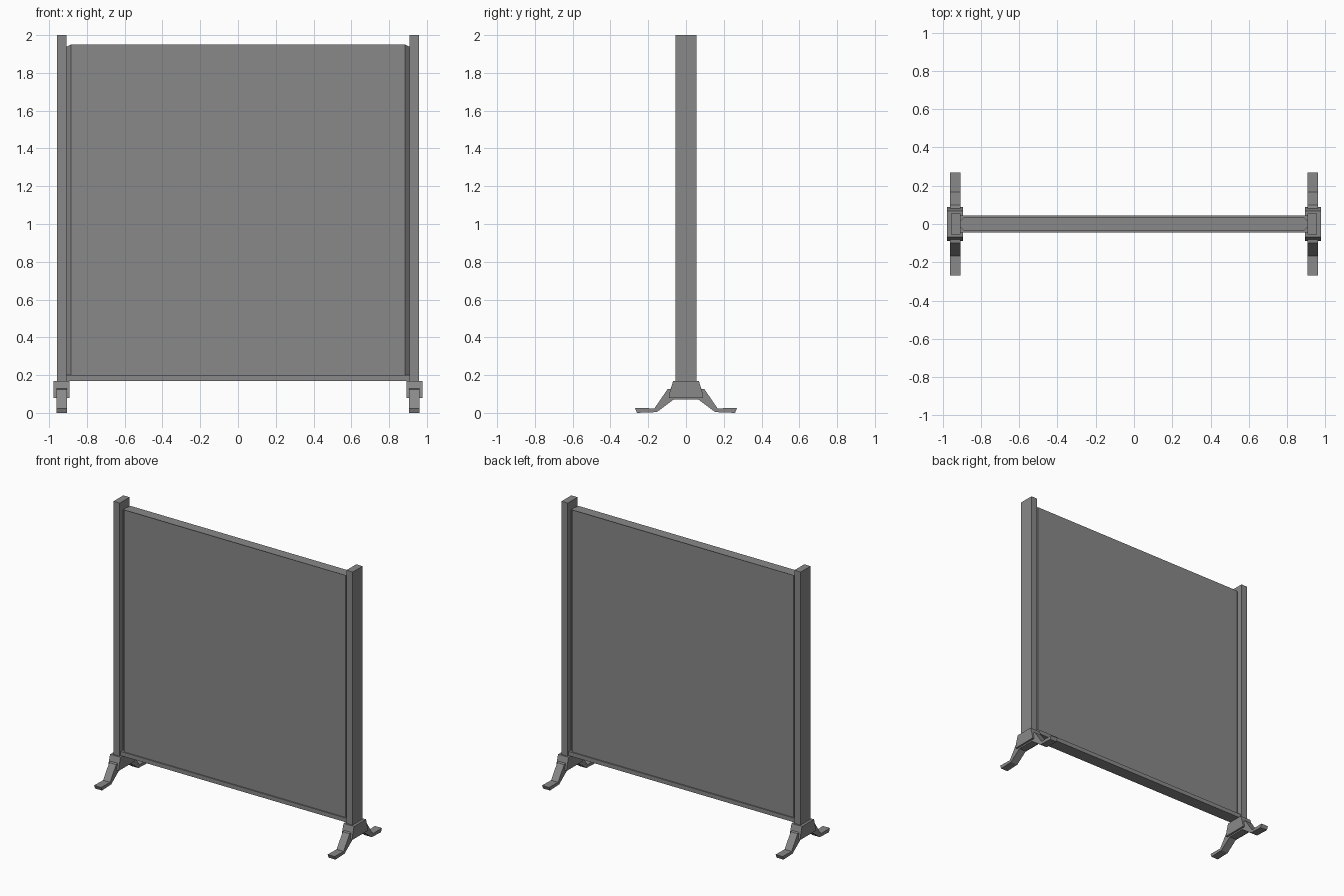
import bpy
import bmesh

if "Cube" in bpy.data.objects:
    bpy.data.objects.remove(bpy.data.objects["Cube"])

grey = bpy.data.materials.new("mid grey")
grey.use_nodes = True
grey.diffuse_color = (0.25, 0.25, 0.25, 1)
grey.node_tree.nodes["Principled BSDF"].inputs["Base Color"].default_value = grey.diffuse_color


def prism(name, outline, start, end):
    """Extrude a list of 3D points along the axis where start and end differ."""
    bm = bmesh.new()
    low = [bm.verts.new([p + s for p, s in zip(pt, start)]) for pt in outline]
    high = [bm.verts.new([p + e for p, e in zip(pt, end)]) for pt in outline]
    bm.faces.new(low)
    bm.faces.new(high)
    for i in range(len(outline)):
        j = (i + 1) % len(outline)
        bm.faces.new((low[i], low[j], high[j], high[i]))
    bmesh.ops.recalc_face_normals(bm, faces=bm.faces)
    mesh = bpy.data.meshes.new(name)
    bm.to_mesh(mesh)
    bm.free()
    mesh.materials.append(grey)
    obj = bpy.data.objects.new(name, mesh)
    bpy.context.collection.objects.link(obj)
    return obj


def side_profile(name, half, x0, x1):
    """Extrude along x a (y, z) half outline that is mirrored front to back."""
    full = half + [(-y, z) for y, z in reversed(half)]
    return prism(name, [(0, y, z) for y, z in full], (x0, 0, 0), (x1, 0, 0))


def plan(name, points, z0, z1):
    """Extrude an (x, y) outline upwards."""
    return prism(name, [(x, y, 0) for x, y in points], (0, 0, z0), (0, 0, z1))


def rect(x0, x1, y):
    return [(x0, -y), (x1, -y), (x1, y), (x0, y)]


# Screen panel with chamfered side edges
quarter = [(0.885, 0.037), (0.908, 0.015)]
right_side = quarter + [(x, -y) for x, y in reversed(quarter)]
panel = plan("panel", right_side + [(-x, -y) for x, y in right_side], 0.19, 1.95)

# Slightly lowered top corners of the panel
for v in panel.data.vertices:
    if v.co.z > 1.9 and abs(v.co.x) > 0.9:
        v.co.z = 1.938

# Bottom rail
plan("bottom_rail", rect(-0.908, 0.908, 0.045), 0.17, 0.20)

# Post, bracket and foot at each end
leg = [(0.066, 0.07), (0.155, 0.004), (0.26, 0.0), (0.27, 0.026),
       (0.167, 0.024), (0.098, 0.125), (0.07, 0.13)]
bracket = [(0.09, 0.08), (0.086, 0.11), (0.068, 0.17)]
for side, s in (("left", 1), ("right", -1)):
    plan(side + "_post", rect(s * 0.907, s * 0.957, 0.056), 0.16, 2.0)
    side_profile(side + "_bracket", bracket, s * 0.892, s * 0.976)
    side_profile(side + "_foot", leg, s * 0.906, s * 0.962)
